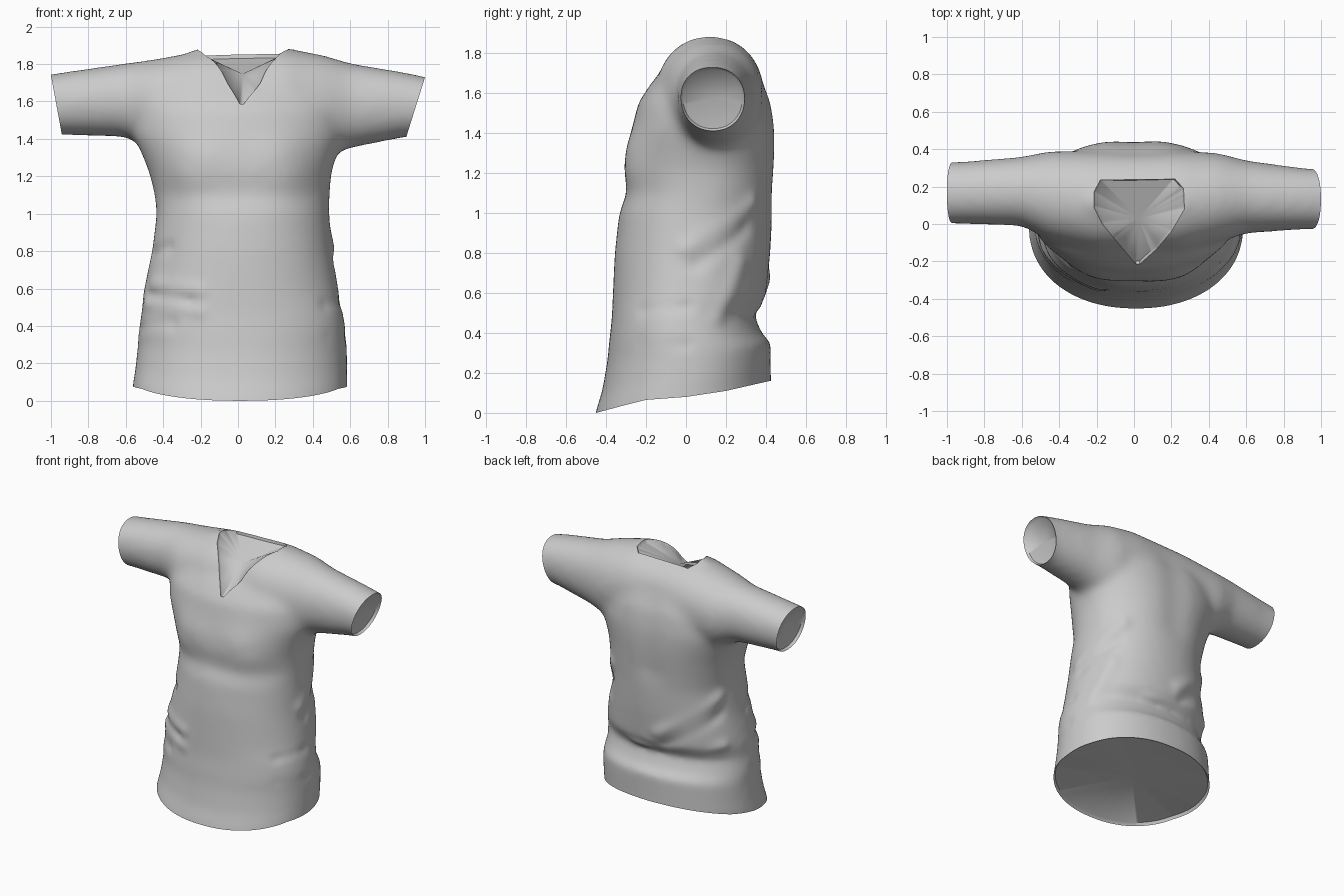
import bpy, bmesh, math
from mathutils import Vector

if "Cube" in bpy.data.objects:
    bpy.data.objects.remove(bpy.data.objects["Cube"])

N = 56


def ring(bm, axis, pos, a0, a1, b0, b1, power):
    """Closed superellipse section, perpendicular to the given axis."""
    verts = []
    for i in range(N):
        t = 2 * math.pi * i / N
        c, s = math.cos(t), math.sin(t)
        a = (a0 + a1) / 2 + (a1 - a0) / 2 * math.copysign(abs(c) ** (2 / power), c)
        b = (b0 + b1) / 2 + (b1 - b0) / 2 * math.copysign(abs(s) ** (2 / power), s)
        verts.append(bm.verts.new((a, b, pos) if axis == 'z' else (pos, a, b)))
    return verts


def loft(bm, axis, sections, power):
    rings = [ring(bm, axis, *s, power) for s in sections]
    faces = [bm.faces.new(rings[0][::-1]), bm.faces.new(rings[-1])]
    for r, q in zip(rings, rings[1:]):
        for i in range(N):
            j = (i + 1) % N
            faces.append(bm.faces.new((r[i], r[j], q[j], q[i])))
    bmesh.ops.recalc_face_normals(bm, faces=faces)


def lerp_table(table, v):
    if v <= table[0][0]:
        return table[0][1]
    for (a, fa), (b, fb) in zip(table, table[1:]):
        if v <= b:
            return fa + (fb - fa) * (v - a) / (b - a)
    return table[-1][1]


# Torso sections: z, left, right, front, back
torso = [(-.15, -.565, .585, -.48, .43), (0, -.565, .585, -.455, .425),
         (.1, -.55, .585, -.42, .425), (.26, -.535, .582, -.392, .425),
         (.33, -.535, .58, -.387, .38), (.46, -.515, .56, -.372, .34),
         (.58, -.507, .54, -.367, .40), (.8, -.46, .505, -.357, .422),
         (1.0, -.435, .488, -.335, .433), (1.1, -.445, .49, -.295, .44),
         (1.22, -.475, .50, -.305, .45), (1.32, -.515, .53, -.295, .455),
         (1.42, -.56, .57, -.27, .453), (1.55, -.56, .57, -.24, .435),
         (1.65, -.52, .53, -.175, .395), (1.75, -.45, .46, -.09, .335),
         (1.83, -.33, .35, -.02, .265), (1.885, -.23, .30, .05, .18)]
# Sleeve and shoulder sections: x, front, back, bottom, top
sleeves = [(-1.08, 0, .33, 1.42, 1.735), (-.9, 0, .335, 1.42, 1.762),
           (-.6, -.01, .36, 1.41, 1.805), (-.45, -.09, .39, 1.33, 1.825),
           (-.2, -.15, .39, 1.3, 1.87), (.25, -.15, .39, 1.3, 1.885),
           (.45, -.10, .38, 1.3, 1.85), (.6, -.05, .34, 1.35, 1.805),
           (.9, -.03, .30, 1.41, 1.755), (1.08, -.03, .29, 1.41, 1.715)]

bm = bmesh.new()
loft(bm, 'z', torso, 2.15)
loft(bm, 'x', sleeves, 2.1)
mesh = bpy.data.meshes.new("shirt")
bm.to_mesh(mesh)
bm.free()
shirt = bpy.data.objects.new("shirt", mesh)
bpy.context.collection.objects.link(shirt)

# Fuse torso and sleeves into one skin
mod = shirt.modifiers.new("fuse", 'REMESH')
mod.mode = 'VOXEL'
mod.voxel_size = .02
bpy.context.view_layer.objects.active = shirt
shirt.select_set(True)
bpy.ops.object.modifier_apply(modifier=mod.name)

bm = bmesh.new()
bm.from_mesh(shirt.data)
for _ in range(14):
    bmesh.ops.smooth_vert(bm, verts=bm.verts, factor=.5,
                          use_axis_x=True, use_axis_y=True, use_axis_z=True)
bm.normal_update()

# Bust, back shape and cloth folds: start, end, width, height
folds = [((-.25, -.28, 1.22), (-.22, -.28, 1.28), .15, .02),
         ((.25, -.28, 1.22), (.22, -.28, 1.28), .15, .02),
         ((0, .45, 1.15), (0, .44, 1.6), .12, -.015),
         ((.48, 0, .82), (.36, .32, 1.05), .045, .016),
         ((.50, .05, .74), (.40, .30, .92), .04, -.012),
         ((.50, .15, .45), (.42, .27, .75), .05, .012),
         ((-.42, .20, .95), (-.05, .42, .66), .045, .016),
         ((-.44, .20, .83), (-.10, .40, .58), .04, -.012),
         ((-.45, .20, .60), (.20, .38, .50), .04, .012),
         ((-.48, -.15, .63), (-.2, -.34, .59), .04, .01),
         ((-.50, -.12, .51), (-.2, -.34, .47), .04, .01),
         ((-.50, -.12, .57), (-.25, -.32, .53), .03, -.01),
         ((-.52, -.05, .36), (-.35, -.28, .40), .04, -.01),
         ((-.46, -.05, .79), (-.36, -.2, .82), .035, -.012),
         ((.56, 0, .30), (.45, -.2, .32), .04, -.01),
         ((.54, 0, .52), (.45, -.2, .50), .04, -.01)]
for v in bm.verts:
    d = 0
    for p, q, w, h in folds:
        p, q = Vector(p), Vector(q)
        t = max(0, min(1, (v.co - p).dot(q - p) / (q - p).length_squared))
        d += h * math.exp(-((v.co - p.lerp(q, t)).length / w) ** 2)
    v.co += v.normal * d


def cut(co, no, clear=True, min_z=-9):
    faces = [f for f in bm.faces if f.calc_center_median().z > min_z]
    geom = faces + list({e for f in faces for e in f.edges}) \
        + list({v for f in faces for v in f.verts})
    bmesh.ops.bisect_plane(bm, geom=geom, dist=1e-5, plane_co=co, plane_no=no,
                           clear_outer=clear)


# Hem and sleeve openings
cut((0, 0, 0), (0, 0, -1))
cut((-1, 0, 1.74), (-.98, 0, -.18), min_z=1.2)
cut((1, 0, 1.73), (.955, 0, -.3), min_z=1.2)

# V-neck opening, outlined from above
neck = [Vector((*p, 0)) for p in
        [(.03, -.215), (.12, -.135), (.2, -.04), (.27, .08), (.265, .19), (.22, .24),
         (-.18, .235), (-.215, .17), (-.215, .09), (-.17, 0), (.01, -.215)]]
sides = []
for a, b in zip(neck, neck[1:] + neck[:1]):
    e = b - a
    sides.append((a, Vector((e.y, -e.x, 0)).normalized()))
for a, n in sides:
    cut(a, n, clear=False, min_z=1.45)
hole = []
for f in bm.faces:
    c = f.calc_center_median()
    if c.z > 1.45 and all((c - a).dot(n) < 0 for a, n in sides):
        hole.append(f)
bmesh.ops.delete(bm, geom=hole, context='FACES')

# Hem dips at the front and rises at the back
hem = [(-.45, 0), (-.32, .035), (-.2, .065), (0, .08), (.2, .11), (.42, .16)]
for v in bm.verts:
    if v.co.z < .6:
        v.co.z += lerp_table(hem, v.co.y) * (1 - v.co.z / .6)

# Close every opening with a shallow dish set inside a narrow rim
bmesh.ops.remove_doubles(bm, verts=bm.verts, dist=.0005)
edges = {e for e in bm.edges if e.is_boundary}
while edges:
    stack, loop = [edges.pop()], []
    while stack:
        e = stack.pop()
        loop.append(e)
        near = [k for v in e.verts for k in v.link_edges if k in edges]
        edges.difference_update(near)
        stack += near
    verts = {v for e in loop for v in e.verts}
    if len(verts) < 12:
        continue
    mid = sum((v.co for v in verts), Vector()) / len(verts)
    if mid.z < .5:
        inward = Vector((0, 0, 1))
    elif abs(mid.x) > .5:
        inward = Vector((-math.copysign(1, mid.x), 0, 0))
    else:
        inward = Vector((0, .4, -.9))
    rim = {}
    for v in verts:
        to_mid = (mid - v.co).normalized()
        rim[v] = bm.verts.new(v.co + to_mid * .012 + inward * .02)
    centre = bm.verts.new(mid + inward * .045)
    for e in loop:
        l = e.link_loops[0]
        a, b = l.vert, l.link_loop_next.vert
        bm.faces.new((b, a, rim[a], rim[b]))
        bm.faces.new((rim[b], rim[a], centre))
bm.to_mesh(shirt.data)
bm.free()
bpy.ops.object.shade_smooth_by_angle(angle=math.radians(50))
